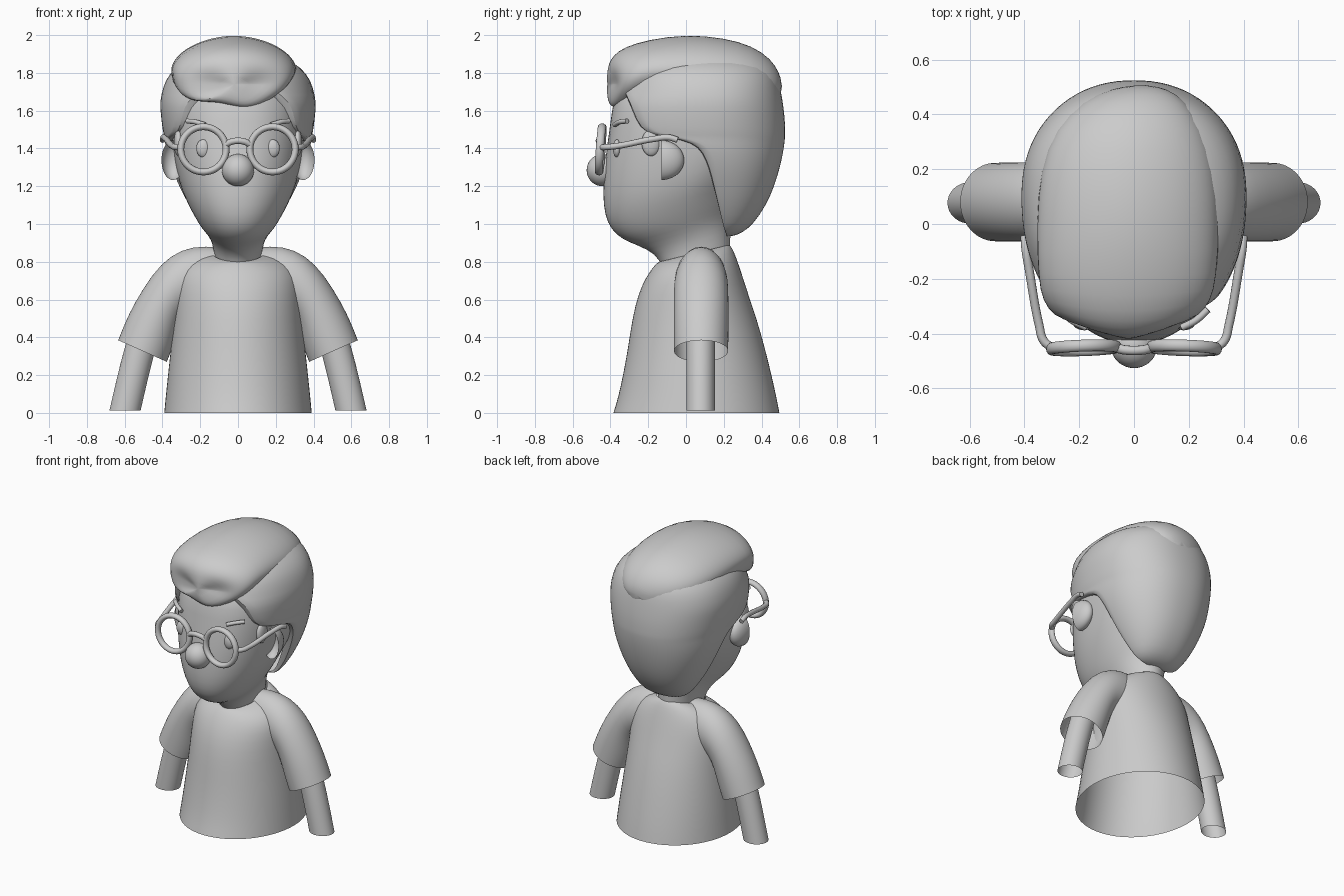
import bpy, bmesh, math
from mathutils import Vector, Matrix

if "Cube" in bpy.data.objects:
    bpy.data.objects.remove(bpy.data.objects["Cube"])

N = 32


def spow(v, e):
    return math.copysign(abs(v) ** (2 / e), v)


def add_mesh(name, bm, subsurf=0, angle=60):
    bmesh.ops.recalc_face_normals(bm, faces=bm.faces)
    me = bpy.data.meshes.new(name)
    bm.to_mesh(me)
    bm.free()
    ob = bpy.data.objects.new(name, me)
    bpy.context.collection.objects.link(ob)
    if subsurf:
        mod = ob.modifiers.new("smooth", 'SUBSURF')
        mod.levels = mod.render_levels = subsurf
    bpy.ops.object.select_all(action='DESELECT')
    ob.select_set(True)
    bpy.context.view_layer.objects.active = ob
    bpy.ops.object.shade_smooth_by_angle(angle=math.radians(angle))
    return ob


def loft(name, rings, closed=True, start=None, end=None, subsurf=1):
    """Skin a list of equal-length rings; start/end are optional pole points."""
    bm = bmesh.new()
    rows = [[bm.verts.new(p) for p in r] for r in rings]
    n = len(rows[0])
    span = n if closed else n - 1
    for a, b in zip(rows, rows[1:]):
        for i in range(span):
            j = (i + 1) % n
            bm.faces.new((a[i], a[j], b[j], b[i]))
    for pole, row in ((start, rows[0]), (end, rows[-1])):
        if pole:
            v = bm.verts.new(pole)
            for i in range(span):
                bm.faces.new((row[i], row[(i + 1) % n], v))
    return add_mesh(name, bm, subsurf)


def body_ring(zf, yf, zb, yb, hw, ymid, e=2.0):
    """Tilted oval: front at (yf, zf), back at (yb, zb), widest at ymid."""
    pts = []
    for i in range(N):
        t = 2 * math.pi * i / N
        c = spow(math.cos(t), e)
        y = ymid + c * ((yb - ymid) if c > 0 else (ymid - yf))
        pts.append((hw * spow(math.sin(t), e), y, zf + (zb - zf) * (y - yf) / (yb - yf)))
    return pts


def blob(name, loc, radii, shape=None):
    bm = bmesh.new()
    bmesh.ops.create_uvsphere(bm, u_segments=32, v_segments=20, radius=1)
    for v in bm.verts:
        if shape:
            shape(v)
        v.co = Vector(loc) + Vector([a * b for a, b in zip(v.co, radii)])
    return add_mesh(name, bm)


def tube(name, pts, r):
    cu = bpy.data.curves.new(name, 'CURVE')
    cu.dimensions = '3D'
    cu.bevel_depth, cu.bevel_resolution, cu.use_fill_caps = r, 4, True
    sp = cu.splines.new('BEZIER')
    sp.bezier_points.add(len(pts) - 1)
    for bp, p in zip(sp.bezier_points, pts):
        bp.co = p
        bp.handle_left_type = bp.handle_right_type = 'AUTO'
    ob = bpy.data.objects.new(name, cu)
    bpy.context.collection.objects.link(ob)
    bpy.ops.object.select_all(action='DESELECT')
    ob.select_set(True)
    bpy.context.view_layer.objects.active = ob
    bpy.ops.object.convert(target='MESH')
    bpy.ops.object.shade_smooth_by_angle(angle=math.radians(60))


# Shirt body, open at hem and collar
loft("shirt_body", [body_ring(*r, 0.07) for r in (
    (0, -.387, 0, .497, .393), (.08, -.362, .08, .482, .385), (.2, -.335, .2, .455, .373),
    (.35, -.308, .35, .418, .356), (.5, -.286, .5, .375, .341), (.63, -.255, .63, .33, .335),
    (.72, -.212, .74, .295, .325), (.77, -.177, .82, .268, .275),
    (.795, -.152, .875, .245, .20), (.80, -.14, .89, .23, .14))])

# Head and neck
loft("head", [body_ring(*r) for r in (
    (.78, -.13, .88, .235, .125, .06), (.84, -.16, .97, .235, .137, .06),
    (.885, -.25, 1.03, .25, .165, .02), (.915, -.335, 1.08, .26, .20, -.02, 2.1),
    (.97, -.40, 1.13, .28, .235, -.03, 2.1), (1.05, -.433, 1.2, .3, .276, -.03, 2.1),
    (1.15, -.442, 1.27, .33, .312, 0, 2.2), (1.28, -.437, 1.36, .36, .337, .04, 2.3),
    (1.40, -.422, 1.43, .40, .352, .07, 2.4), (1.55, -.40, 1.55, .43, .36, .08, 2.4),
    (1.68, -.385, 1.68, .42, .35, .08, 2.3), (1.78, -.30, 1.78, .32, .26, .05))],
    end=(0, 0, 1.82))


# Hair shell: each row wraps round the back up to the hairline yh, edge tucked in
def hair_row(z, hw, yf, yb, yh, ymid, e=2.2):
    depth = (ymid - yf) if yh < ymid else (yb - ymid)
    t = max(-1, min(1, (yh - ymid) / depth))
    a = math.acos(math.copysign(abs(t) ** (e / 2), t))
    pts = []
    for i in range(N + 1):
        th = -a + 2 * a * i / N
        c = spow(math.cos(th), e)
        pts.append(Vector((hw * spow(math.sin(th), e),
                           ymid + c * ((yb - ymid) if c > 0 else (ymid - yf)), z)))
    tuck = lambda p: Vector((p.x * .8, p.y + .01, p.z))
    return [tuck(pts[0])] + pts + [tuck(pts[-1])]


loft("hair_shell", [hair_row(*r) for r in (
    (.935, .10, .1, .25, .215, .2), (.955, .15, .1, .30, .205, .2),
    (1.0, .197, .0, .357, .19, .19), (1.1, .262, -.1, .425, .165, .17),
    (1.2, .313, -.2, .468, .14, .15), (1.3, .355, -.3, .498, .115, .13),
    (1.38, .378, -.38, .515, .08, .11), (1.43, .388, -.40, .522, .03, .1),
    (1.46, .394, -.42, .525, -.1, .1), (1.48, .398, -.42, .526, -.23, .1),
    (1.55, .407, -.42, .525, -.27, .1), (1.62, .414, -.42, .517, -.295, .1),
    (1.68, .412, -.40, .508, -.325, .1), (1.76, .39, -.36, .493, -.35, .1),
    (1.83, .335, -.30, .46, -.295, .09), (1.88, .25, -.2, .38, -.195, .08),
    (1.91, .12, -.08, .22, -.075, .07))], closed=False,
    start=(0, .2, .935), end=(0, .07, 1.92))


# Swept top hair: sections across x, running front to back
def top_ring(y, xl, xr, zb, zt, e=2.0):
    cx, cz = (xl + xr) / 2, (zb + zt) / 2
    pts = []
    for i in range(N):
        t = 2 * math.pi * i / N
        x = spow(math.cos(t), e)
        s = spow(math.sin(t), e if math.sin(t) > 0 else e + .5)
        pts.append((cx + x * (xr - xl) / 2, y + .05 * x * x * (y < -.3), cz + s * (zt - zb) / 2
                    - (.015 * math.sin(5 * x) if s < 0 else 0)))
    return pts


loft("hair_top", [top_ring(*r) for r in (
    (-.418, -.14, .10, 1.68, 1.80), (-.41, -.225, .175, 1.643, 1.85),
    (-.385, -.295, .24, 1.622, 1.893), (-.33, -.335, .282, 1.622, 1.937),
    (-.2, -.352, .303, 1.65, 1.977, 1.9), (0, -.358, .315, 1.63, 2.005, 1.85),
    (.2, -.345, .305, 1.62, 1.987, 1.85), (.35, -.29, .26, 1.62, 1.945, 1.9),
    (.45, -.19, .19, 1.63, 1.875), (.495, -.08, .12, 1.66, 1.80))],
    start=(-.02, -.42, 1.74), end=(.03, .51, 1.73))

# Nose
blob("nose", (0, -.443, 1.285), (.085, .083, .085))

# Glasses bridge
tube("glasses_bridge", [(-.066, -.452, 1.42), (-.03, -.46, 1.437), (.03, -.46, 1.437), (.066, -.452, 1.42)], .017)


def dish(v):
    if v.co.y < 0:
        v.co.y *= -.6


for s, side in ((1, "right"), (-1, "left")):
    # Sleeve, spanning from outer edge to inner edge at each station
    rings = []
    for xo, zo, xi, zi, hy in ((.10, .878, .12, .55, .12), (.24, .886, .20, .54, .135),
                               (.36, .834, .265, .54, .143), (.455, .735, .305, .50, .145),
                               (.55, .58, .328, .41, .146), (.60, .475, .35, .335, .145),
                               (.635, .385, .376, .27, .144)):
        rings.append([(s * ((xo + xi) / 2 + math.cos(t) * (xo - xi) / 2), .08 + hy * math.sin(t),
                       (zo + zi) / 2 + math.cos(t) * (zo - zi) / 2)
                      for t in (2 * math.pi * i / N for i in range(N))])
    loft(side + "_sleeve", rings)

    # Arm
    loft(side + "_arm", [[(s * (cx + .083 * math.cos(t)), .077 + .076 * math.sin(t), z)
                          for t in (2 * math.pi * i / N for i in range(N))]
                         for cx, z in ((.465, .52), (.52, .34), (.56, .18), (.598, .013))])

    # Ear: half dome with a dished front
    blob(side + "_ear", (s * .345, -.13, 1.338), (.06, .12, .105), dish)

    # Eye, brow and sideburn
    blob(side + "_eye", (s * .183, -.365, 1.40), (.038, .022, .048))
    tube(side + "_brow", [(s * .175, -.378, 1.525), (s * .225, -.352, 1.54), (s * .27, -.312, 1.545)], .013)
    blob(side + "_sideburn", (s * .315, -.185, 1.43), (.025, .05, .07))

    # Glasses rim
    bm = bmesh.new()
    tilt = Matrix.Translation((s * .183, -.452, 1.395)) @ Matrix.Rotation(math.radians(-s * 2), 4, 'Z') \
        @ Matrix.Rotation(math.radians(-4), 4, 'X')
    rows = [[bm.verts.new(tilt @ Vector(((.12 + .018 * math.cos(b)) * math.cos(a), .022 * math.sin(b),
                                         (.12 + .018 * math.cos(b)) * math.sin(a))))
             for b in (2 * math.pi * j / 14 for j in range(14))]
            for a in (2 * math.pi * i / 48 for i in range(48))]
    for i in range(48):
        for j in range(14):
            k, m = (i + 1) % 48, (j + 1) % 14
            bm.faces.new((rows[i][j], rows[k][j], rows[k][m], rows[i][m]))
    add_mesh(side + "_glasses_rim", bm)

    # Glasses temple
    tube(side + "_glasses_temple", [(s * .30, -.452, 1.405), (s * .33, -.425, 1.407), (s * .346, -.37, 1.412),
                                    (s * .382, -.17, 1.45), (s * .395, -.09, 1.458), (s * .398, -.045, 1.445)], .016)
